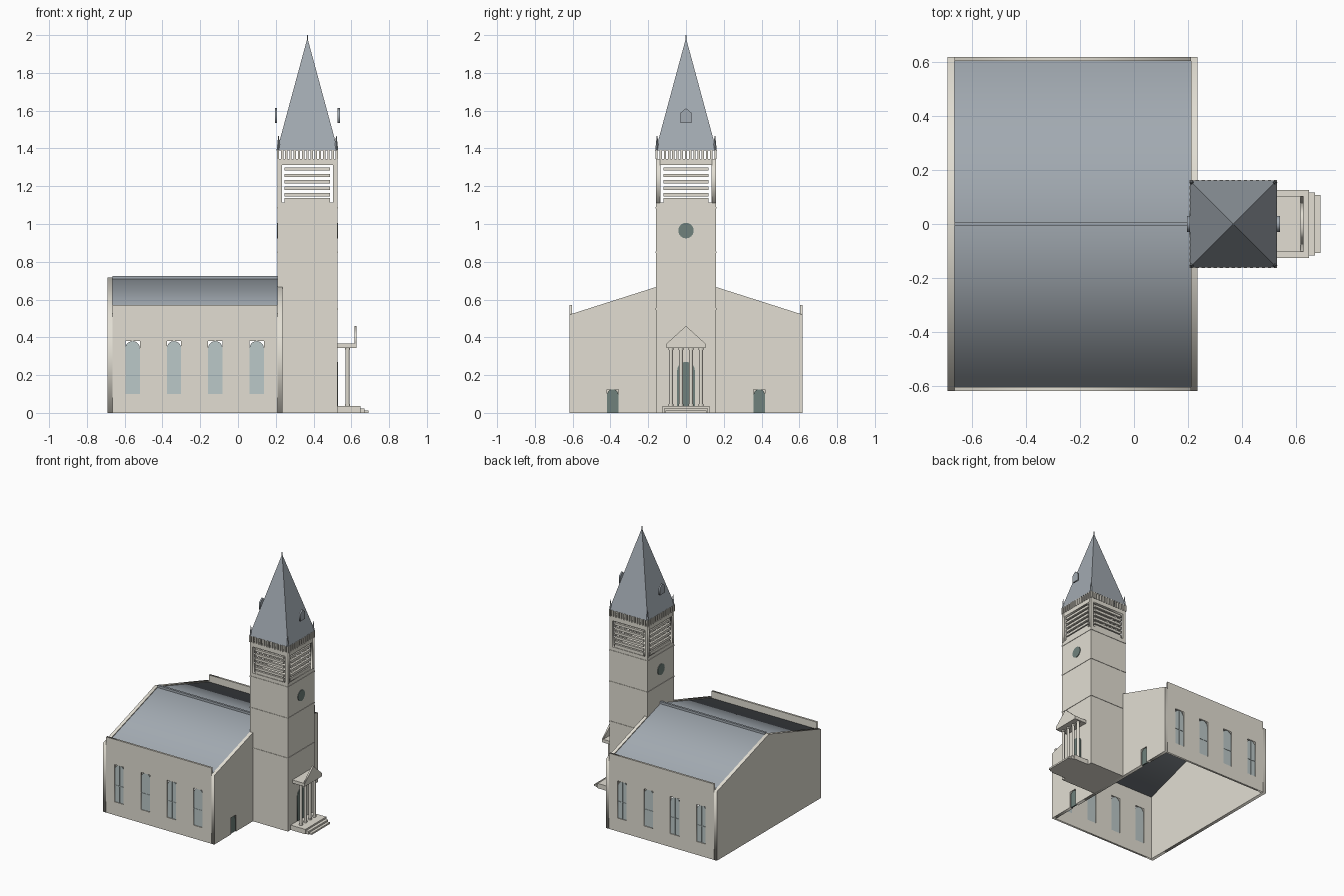
import bpy, bmesh, math
from mathutils import Matrix, Vector

if "Cube" in bpy.data.objects:
    bpy.data.objects.remove(bpy.data.objects["Cube"])


def mat(name, r, g, b):
    m = bpy.data.materials.new(name)
    m.diffuse_color = (r, g, b, 1)
    m.use_nodes = True
    m.node_tree.nodes["Principled BSDF"].inputs["Base Color"].default_value = m.diffuse_color
    return m


STONE = mat("stone", 0.76, 0.73, 0.65)
SLATE = mat("slate", 0.36, 0.40, 0.44)
GLASS = mat("glass", 0.50, 0.58, 0.58)
DARK = mat("dark_door", 0.16, 0.22, 0.20)

XZ = Matrix(((1, 0, 0, 0), (0, 0, -1, 0), (0, 1, 0, 0), (0, 0, 0, 1)))
YZ = Matrix(((0, 0, 1, 0), (1, 0, 0, 0), (0, 1, 0, 0), (0, 0, 0, 1)))


def add(name, mesh, m):
    mesh.materials.clear()
    mesh.materials.append(m)
    ob = bpy.data.objects.new(name, mesh)
    bpy.context.collection.objects.link(ob)
    return ob


def from_bm(name, bm, m):
    me = bpy.data.meshes.new(name)
    bm.to_mesh(me)
    bm.free()
    return add(name, me, m)


def boxes(name, spans, m):
    """One object made of boxes given as (x0, x1, y0, y1, z0, z1)."""
    bm = bmesh.new()
    for x0, x1, y0, y1, z0, z1 in spans:
        c = Vector(((x0 + x1) / 2, (y0 + y1) / 2, (z0 + z1) / 2))
        bmesh.ops.create_cube(bm, size=1, matrix=Matrix.Translation(c)
                              @ Matrix.Diagonal((x1 - x0, y1 - y0, z1 - z0, 1)))
    return from_bm(name, bm, m)


def slab(name, loops, plane, a, b, m):
    """Flat outline (further loops are holes) extruded from a to b across its plane."""
    cu = bpy.data.curves.new(name, 'CURVE')
    cu.dimensions = '2D'
    cu.fill_mode = 'BOTH'
    cu.extrude = abs(b - a) / 2
    for pts in loops:
        s = cu.splines.new('POLY')
        s.points.add(len(pts) - 1)
        for p, (u, v) in zip(s.points, pts):
            p.co = (u, v, 0, 1)
        s.use_cyclic_u = True
    tmp = bpy.data.objects.new(name + "_tmp", cu)
    me = bpy.data.meshes.new_from_object(tmp)
    bpy.data.objects.remove(tmp)
    axis = Vector((0, 1, 0)) if plane is XZ else Vector((1, 0, 0))
    me.transform(Matrix.Translation(axis * (a + b) / 2) @ plane)
    me.name = name
    return add(name, me, m)


def rect(u0, u1, v0, v1):
    return [(u0, v0), (u1, v0), (u1, v1), (u0, v1)]


def arch(c, half, v0, top, n=10):
    spring = top - half
    return [(c - half, v0), (c + half, v0)] + [
        (c + half * math.cos(math.pi * i / n), spring + half * math.sin(math.pi * i / n))
        for i in range(n + 1)]


def cylinder(bm, x, y, z0, z1, r, n=12):
    bmesh.ops.create_cone(bm, cap_ends=True, segments=n, radius1=r, radius2=r, depth=z1 - z0,
                          matrix=Matrix.Translation((x, y, (z0 + z1) / 2)))


# Nave side walls with window openings, panes and glazing bars
WIN = [-0.558 + 0.219 * i for i in range(4)]
for s, side in ((-1, "front"), (1, "back")):
    holes = [rect(x - 0.038, x + 0.038, 0.10, 0.38) for x in WIN]
    slab(f"nave_wall_{side}", [rect(-0.665, 0.21, 0, 0.57)] + holes, XZ, s * 0.603, s * 0.618, STONE)
    for i, x in enumerate(WIN):
        slab(f"window_{side}_{i}", [arch(x, 0.038, 0.10, 0.38)], XZ, s * 0.606, s * 0.612, GLASS)
    boxes(f"window_bars_{side}", [b for x in WIN for b in (
        (x - 0.002, x + 0.002, s * 0.611 - 0.004, s * 0.611 + 0.004, 0.10, 0.378),
        (x - 0.037, x + 0.037, s * 0.611 - 0.004, s * 0.611 + 0.004, 0.223, 0.227))], GLASS)

# Gable walls, the street gable notched for two side doors
EAVE, PEAK, W = 0.52, 0.717, 0.618
slab("rear_gable", [[(-W, 0), (W, 0), (W, EAVE), (0, PEAK), (-W, EAVE)]], YZ, -0.69, -0.665, STONE)
D, H = 0.388, 0.03
notches = [p for c in (-D, D) for p in ((c - H, 0), (c - H, 0.125), (c + H, 0.125), (c + H, 0))]
slab("front_gable", [[(-W, 0)] + notches + [(W, 0), (W, EAVE), (0, PEAK), (-W, EAVE)]],
     YZ, 0.21, 0.235, STONE)
for c, side in ((-D, "left"), (D, "right")):
    slab(f"side_door_{side}", [arch(c, H, 0, 0.125)], YZ, 0.218, 0.228, DARK)

# Pitched roof with ridge cap
E, P = 0.518, 0.711
slab("nave_roof", [[(-0.603, E), (0, P), (0.603, E), (0.603, E - 0.02), (0, P - 0.02), (-0.603, E - 0.02)]],
     YZ, -0.665, 0.21, SLATE)
boxes("ridge_cap", [(-0.665, 0.21, -0.008, 0.008, 0.70, 0.725)], SLATE)

# Tower shaft with string courses
CX, T = 0.3675, 0.158


def square(h, z0, z1):
    return (CX - h, CX + h, -h, h, z0, z1)


boxes("tower_shaft", [square(T, 0, 1.11)], STONE)
boxes("string_courses", [square(T + 0.003, z - 0.004, z + 0.004) for z in (0.55, 0.85, 1.085)], STONE)

# Belfry: pierced walls, louvre slats, top slab
O = 0.135
for s, n in ((-1, "a"), (1, "b")):
    slab(f"belfry_wall_x_{n}", [rect(CX - T, CX + T, 1.11, 1.345), rect(CX - O, CX + O, 1.115, 1.312)],
         XZ, s * (T - 0.02), s * T, STONE)
    slab(f"belfry_wall_y_{n}", [rect(-T + 0.02, T - 0.02, 1.11, 1.345), rect(-O, O, 1.115, 1.312)],
         YZ, CX + s * (T - 0.02), CX + s * T, STONE)
slats = []
for z in [1.155 + 0.034 * i for i in range(5)]:
    for s in (-1, 1):
        a, b = sorted((s * (T - 0.004), s * (T - 0.02)))
        slats += [(CX - 0.12, CX + 0.12, a, b, z - 0.009, z + 0.009),
                  (CX + a, CX + b, -0.12, 0.12, z - 0.009, z + 0.009)]
for s in (-1, 1):
    a, b = sorted((s * (T - 0.004), s * (T - 0.02)))
    slats += [(CX - 0.12, CX + 0.12, a, b, 1.11, 1.138), (CX + a, CX + b, -0.12, 0.12, 1.11, 1.138)]
boxes("belfry_louvres", slats, STONE)
boxes("belfry_ceiling", [square(T - 0.002, 1.335, 1.344)], STONE)

# Baluster row under the spire
N, R = 15, 0.156
balusters = []
for i in range(N):
    t = -R + 2 * R * i / (N - 1)
    for s in (-1, 1):
        places = [(CX + t, s * R)] + ([(CX + s * R, t)] if 0 < i < N - 1 else [])
        balusters += [(x - 0.006, x + 0.006, y - 0.006, y + 0.006, 1.343, 1.392) for x, y in places]
boxes("balusters", balusters, STONE)

# Spire, corner pinnacles, finial
bm = bmesh.new()
bmesh.ops.create_cone(bm, cap_ends=True, segments=4, radius1=0.161 * math.sqrt(2), radius2=0, depth=0.595,
                      matrix=Matrix.Translation((CX, 0, 1.39 + 0.2975)) @ Matrix.Rotation(math.pi / 4, 4, 'Z'))
from_bm("spire", bm, SLATE)
bm = bmesh.new()
for sx in (-1, 1):
    for sy in (-1, 1):
        bmesh.ops.create_cone(bm, cap_ends=True, segments=4, radius1=0.010, radius2=0.002, depth=0.075,
                              matrix=Matrix.Translation((CX + sx * 0.153, sy * 0.153, 1.4275)))
from_bm("corner_pinnacles", bm, SLATE)
bm = bmesh.new()
cylinder(bm, CX, 0, 1.96, 2.0, 0.003, 8)
from_bm("finial", bm, SLATE)

# Spire dormers and round clock openings on both x faces
for s, n in ((-1, "rear"), (1, "front")):
    c = CX + s * 0.166
    slab(f"dormer_{n}", [[(-0.029, 1.535), (0.029, 1.535), (0.029, 1.588), (0, 1.613), (-0.029, 1.588)]],
         YZ, c - 0.006, c + 0.006, SLATE)
    disc = [(0.041 * math.cos(math.tau * i / 24), 0.965 + 0.041 * math.sin(math.tau * i / 24)) for i in range(24)]
    c = CX + s * T
    slab(f"round_opening_{n}", [disc], YZ, c - 0.004, c + 0.004, DARK)

# Portico: steps, door, columns, entablature, pediment
boxes("steps", [(0.52, 0.69, -0.108, 0.108, 0, 0.012), (0.52, 0.67, -0.116, 0.116, 0, 0.024),
                (0.52, 0.648, -0.125, 0.125, 0, 0.036)], STONE)
slab("main_door", [arch(0, 0.047, 0.036, 0.27)], YZ, 0.52, 0.529, DARK)
COLS = (-0.08, -0.027, 0.027, 0.08)
bm = bmesh.new()
for y in COLS:
    cylinder(bm, 0.58, y, 0.036, 0.345, 0.010)
    cylinder(bm, 0.58, y, 0.036, 0.046, 0.013)
    cylinder(bm, 0.58, y, 0.334, 0.345, 0.013)
from_bm("columns", bm, STONE)
boxes("entablature", [(0.52, 0.628, -0.104, 0.104, 0.344, 0.368)], STONE)
slab("pediment", [[(-0.104, 0.366), (0.104, 0.366), (0, 0.46)]], YZ, 0.616, 0.628, STONE)
